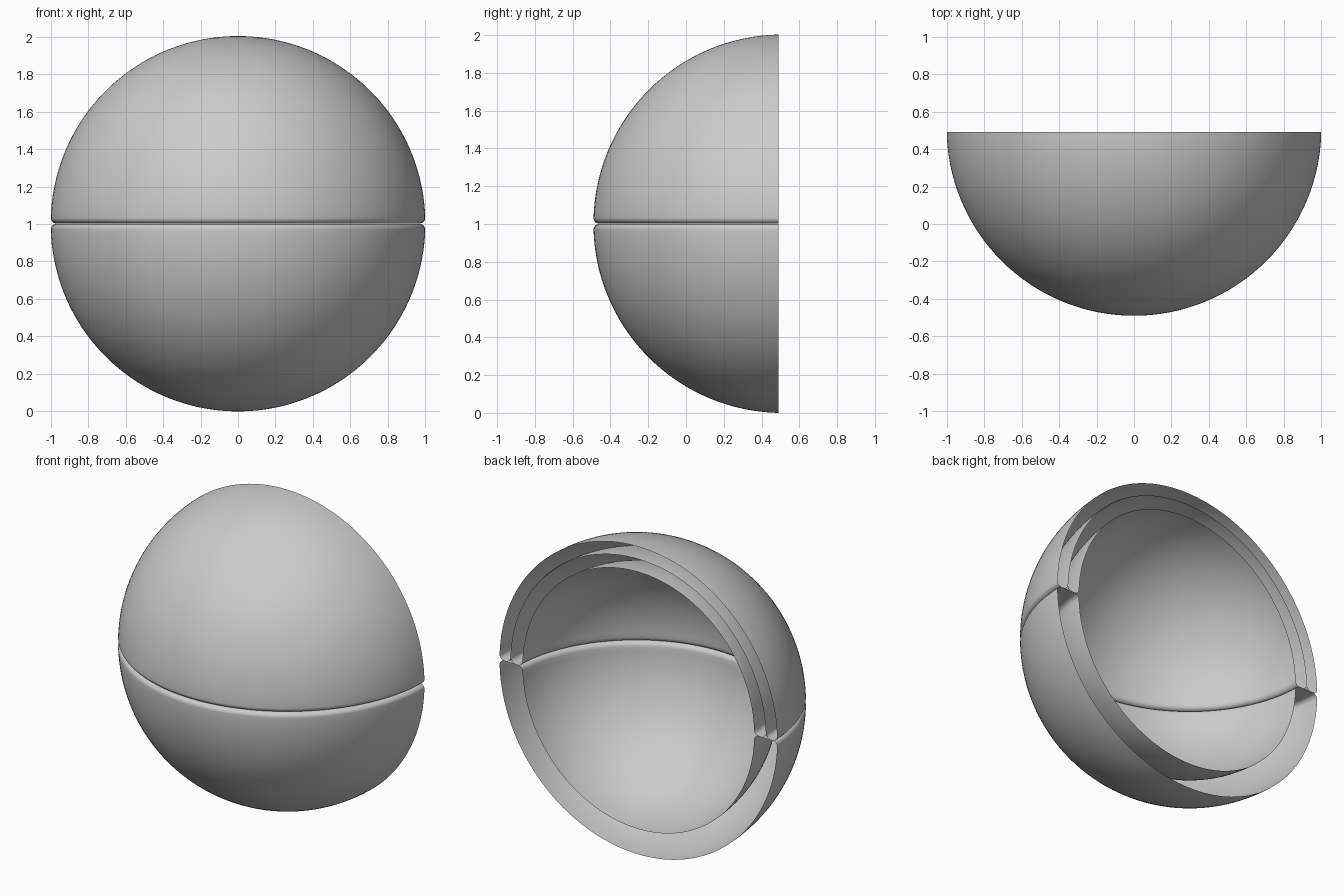
import bpy, bmesh
from math import sin, cos, asin, pi
from mathutils import Vector

cube = bpy.data.objects.get("Cube")
if cube:
    bpy.data.objects.remove(cube, do_unlink=True)

grey = bpy.data.materials.new("plain grey")
grey.use_nodes = True
colour = (0.6, 0.6, 0.6, 1)
grey.diffuse_color = colour
grey.node_tree.nodes["Principled BSDF"].inputs["Base Color"].default_value = colour

HALF_DEPTH = 0.49
CENTRE = Vector((0, 1 - HALF_DEPTH, 1))
SEGMENTS = 128


def shell_profile(outer, inner, corner, rings=40, bevel=6):
    """Hemispherical wall with a rounded lip at height 0, pole to pole."""
    def arc(r):
        low = asin(corner / r)
        return [(r * cos(a), r * sin(a)) for a in
                (pi / 2 + (low - pi / 2) * i / rings for i in range(rings + 1))]

    def lip(x, side):
        return [(x + side * corner * (1 - cos(a)), corner * (1 - sin(a))) for a in
                (pi / 2 * i / bevel for i in range(1, bevel + 1))]

    return (arc(outer) + lip(outer, -1)
            + lip(inner, 1)[::-1] + arc(inner)[::-1])


def half_shell(name, outer, inner, corner, up, gap):
    """Revolve the wall, then slice away the back and leave the walls hollow."""
    bm = bmesh.new()
    verts = [bm.verts.new((x, 0, up * (z + gap)))
             for x, z in shell_profile(outer, inner, corner)]
    edges = [bm.edges.new(pair) for pair in zip(verts, verts[1:])]
    bmesh.ops.spin(bm, geom=verts + edges, axis=(0, 0, 1), cent=(0, 0, 0),
                   angle=2 * pi, steps=SEGMENTS)
    bmesh.ops.remove_doubles(bm, verts=bm.verts[:], dist=0.0002)
    bmesh.ops.recalc_face_normals(bm, faces=bm.faces[:])
    bmesh.ops.translate(bm, verts=bm.verts[:], vec=CENTRE)
    bmesh.ops.bisect_plane(bm, geom=bm.verts[:] + bm.edges[:] + bm.faces[:],
                           plane_co=(0, HALF_DEPTH, 0), plane_no=(0, 1, 0),
                           clear_outer=True)
    mesh = bpy.data.meshes.new(name)
    bm.to_mesh(mesh)
    bm.free()
    mesh.materials.append(grey)
    mesh.shade_smooth()
    obj = bpy.data.objects.new(name, mesh)
    bpy.context.collection.objects.link(obj)


# Upper half has two nested walls, lower half a single thick one
half_shell("upper_outer_shell", 1.0, 0.922, 0.03, 1, 0.003)
half_shell("upper_inner_shell", 0.919, 0.835, 0.03, 1, 0.003)
half_shell("lower_shell", 1.0, 0.835, 0.03, -1, 0.0)
